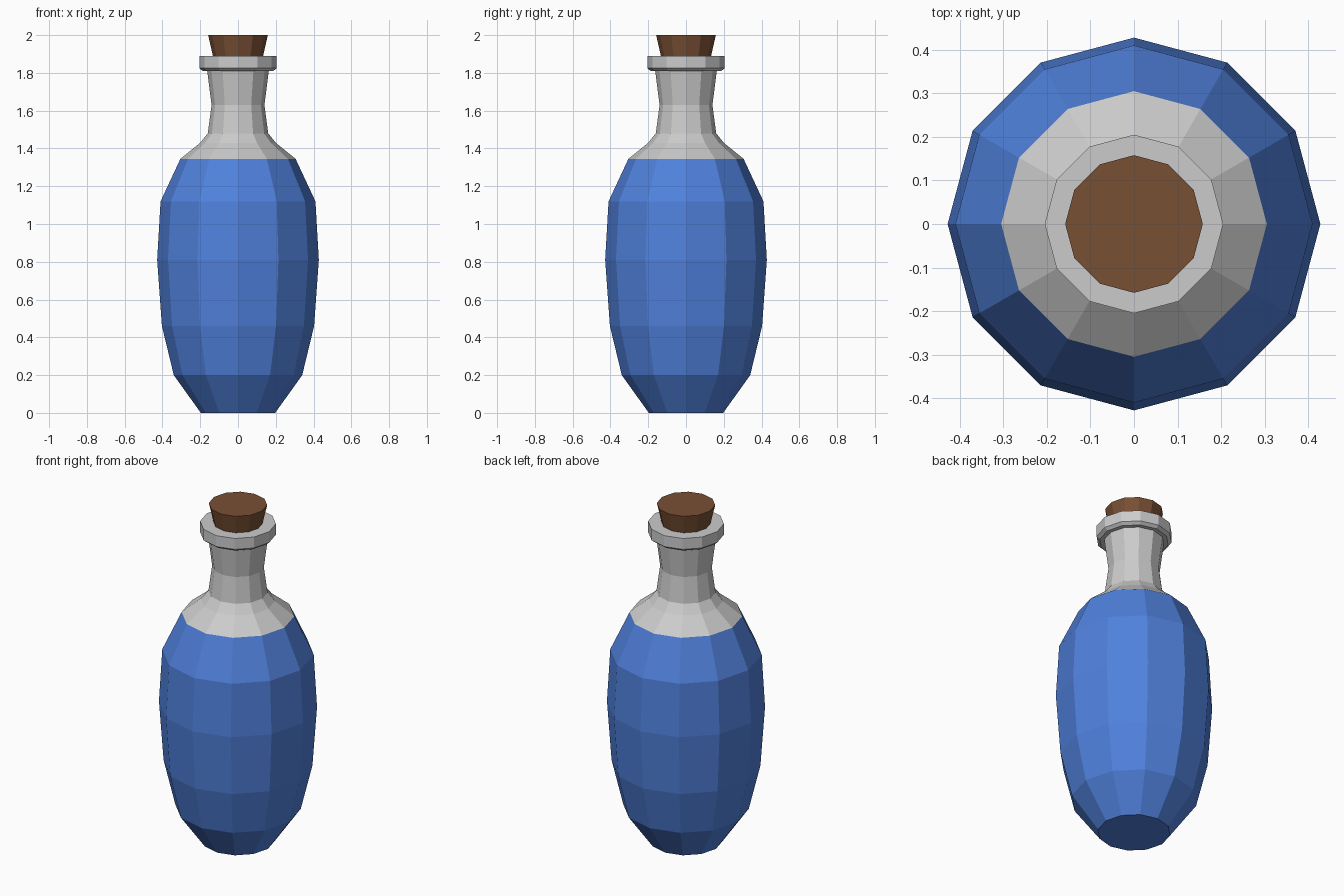
import bpy, bmesh
from math import cos, sin, tau

if "Cube" in bpy.data.objects:
    bpy.data.objects.remove(bpy.data.objects["Cube"])

SIDES = 12


def material(name, color):
    m = bpy.data.materials.new(name)
    m.diffuse_color = (*color, 1)
    m.use_nodes = True
    m.node_tree.nodes["Principled BSDF"].inputs["Base Color"].default_value = m.diffuse_color
    return m


def lathe(name, profile, mat=None, cap_bottom=False, cap_top=False):
    """Revolve (radius, z) points into a flat-shaded 12-sided part."""
    bm = bmesh.new()
    rings = [[bm.verts.new((r * cos(tau * i / SIDES), r * sin(tau * i / SIDES), z))
              for i in range(SIDES)] for r, z in profile]
    for low, high in zip(rings, rings[1:]):
        for i in range(SIDES):
            j = (i + 1) % SIDES
            bm.faces.new((low[i], low[j], high[j], high[i]))
    if cap_bottom:
        bm.faces.new(rings[0][::-1])
    if cap_top:
        bm.faces.new(rings[-1])
    mesh = bpy.data.meshes.new(name)
    bm.to_mesh(mesh)
    bm.free()
    obj = bpy.data.objects.new(name, mesh)
    bpy.context.collection.objects.link(obj)
    if mat:
        mesh.materials.append(mat)
    return obj


blue = material("blue_liquid", (0.08, 0.22, 0.72))
brown = material("cork_brown", (0.19, 0.08, 0.035))

# Filled lower body
lathe("bottle_body", [(0.197, 0), (0.34, 0.2), (0.403, 0.46), (0.428, 0.81),
                      (0.41, 1.12), (0.305, 1.345)], blue, cap_bottom=True)

# Clear shoulder, waisted neck and rim, turning in to the mouth
lathe("bottle_neck", [(0.305, 1.345), (0.2, 1.43), (0.16, 1.48), (0.14, 1.63),
                      (0.163, 1.81), (0.187, 1.81), (0.205, 1.825),
                      (0.205, 1.89), (0.133, 1.89), (0.125, 1.84)])

# Tapered stopper
lathe("cork", [(0.122, 1.84), (0.133, 1.89), (0.158, 2.0)], brown,
      cap_bottom=True, cap_top=True)
